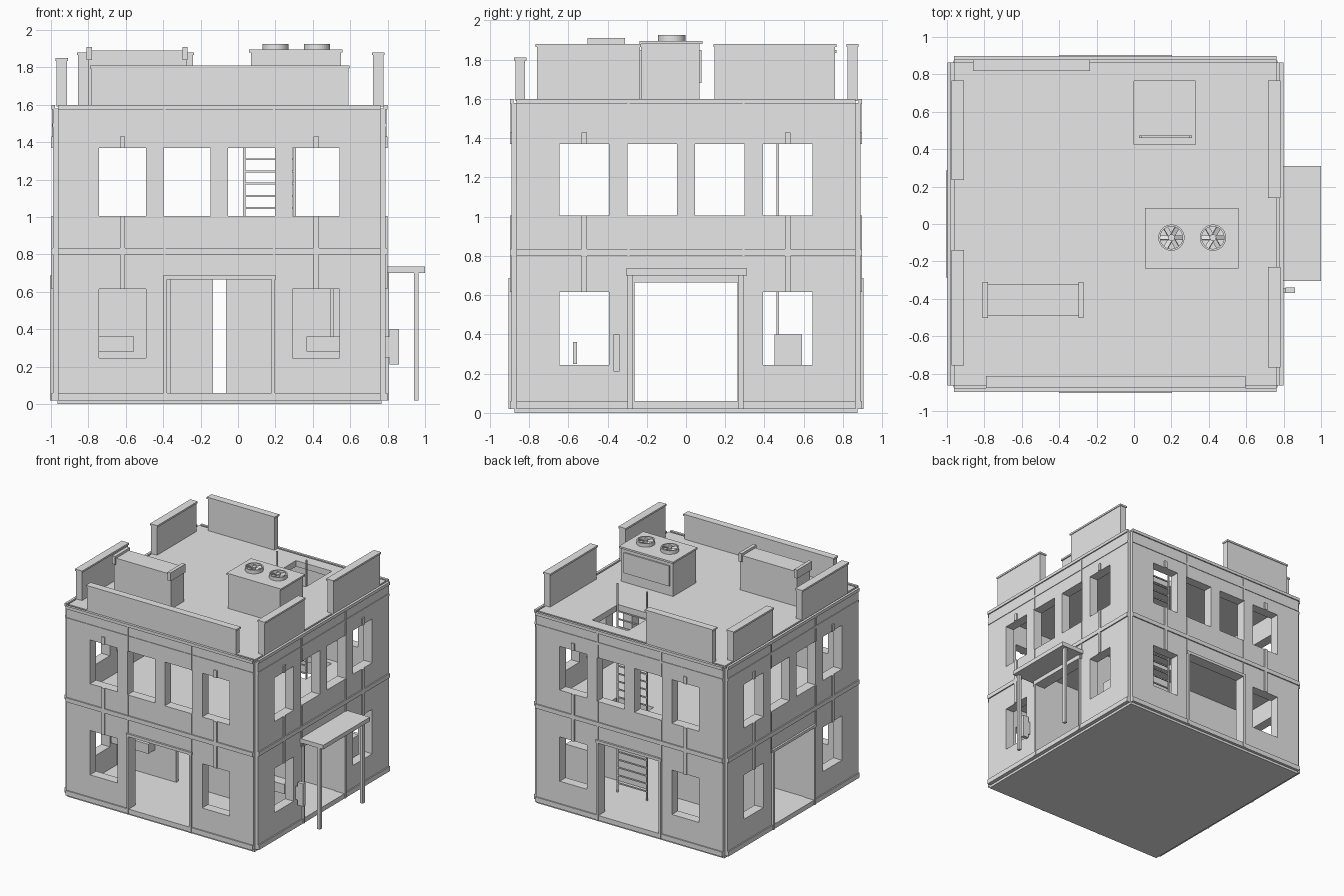
import bpy, bmesh
from math import pi
from mathutils import Matrix, Vector

old = bpy.data.objects.get("Cube")
if old:
    bpy.data.objects.remove(old, do_unlink=True)

# One plain grey material
grey = bpy.data.materials.new("plain grey")
grey.use_nodes = True
colour = (0.8, 0.8, 0.8, 1)
grey.diffuse_color = colour
grey.node_tree.nodes["Principled BSDF"].inputs["Base Color"].default_value = colour

CX = -0.1        # middle of the building in x
OUT = 0.888      # distance of wall faces from the middle
THICK = 0.08
INNER = OUT - THICK
HALF = 0.863     # half length of a wall
ROOF = 1.6
FLOOR = 0.06


def finish(name, bm, matrix=Matrix()):
    bmesh.ops.transform(bm, matrix=matrix, verts=bm.verts)
    bmesh.ops.recalc_face_normals(bm, faces=bm.faces)
    mesh = bpy.data.meshes.new(name)
    bm.to_mesh(mesh)
    bm.free()
    mesh.materials.append(grey)
    obj = bpy.data.objects.new(name, mesh)
    bpy.context.collection.objects.link(obj)
    return obj


def add_box(bm, x, y, z):
    """Box from three (low, high) ranges."""
    lo, hi = Vector((x[0], y[0], z[0])), Vector((x[1], y[1], z[1]))
    matrix = Matrix.Translation((lo + hi) / 2) @ Matrix.Diagonal((*(hi - lo), 1))
    bmesh.ops.create_cube(bm, size=1, matrix=matrix)


def boxes(name, *parts, matrix=Matrix()):
    bm = bmesh.new()
    for part in parts:
        add_box(bm, *part)
    return finish(name, bm, matrix)


def plate(name, u, v, holes, depth, matrix):
    """Flat plate with rectangular holes, extruded along its local z."""
    us = sorted({*u, *(e for h in holes for e in h[0])})
    vs = sorted({*v, *(e for h in holes for e in h[1])})
    bm = bmesh.new()
    grid = {(a, b): bm.verts.new((a, b, 0)) for a in us for b in vs}
    for a, c in zip(us, us[1:]):
        for b, d in zip(vs, vs[1:]):
            mu, mv = (a + c) / 2, (b + d) / 2
            if not any(h[0][0] < mu < h[0][1] and h[1][0] < mv < h[1][1] for h in holes):
                bm.faces.new([grid[k] for k in ((a, b), (c, b), (c, d), (a, d))])
    bmesh.ops.delete(bm, geom=[p for p in bm.verts if not p.link_faces], context='VERTS')
    top = bmesh.ops.extrude_face_region(bm, geom=bm.faces[:])["geom"]
    bmesh.ops.translate(bm, vec=(0, 0, depth),
                        verts=[p for p in top if isinstance(p, bmesh.types.BMVert)])
    return finish(name, bm, matrix)


def around(centre, half):
    return (centre - half, centre + half)


# Four walls with window and door openings, bands, ribs and door frames
OUTER_WINDOW, INNER_WINDOW, WINDOW_HALF = 0.518, 0.172, 0.126
LOW, HIGH = (0.245, 0.615), (1.005, 1.37)
DOOR_TOP = 0.665


def build_wall(side, turn, door):
    place = Matrix.Translation((CX, 0, 0)) @ Matrix.Rotation(turn * pi / 2, 4, 'Z')
    holes = [(around(0, door), (FLOOR, DOOR_TOP))]
    for s in (-1, 1):
        outer = around(s * OUTER_WINDOW, WINDOW_HALF)
        holes += [(outer, LOW), (outer, HIGH), (around(s * INNER_WINDOW, WINDOW_HALF), HIGH)]
    upright = Matrix.Rotation(pi / 2, 4, 'X') @ Matrix.Translation((0, 0, INNER))
    plate(side + "_wall", (-HALF, HALF), (0.02, ROOF - 0.02), holes, THICK, place @ upright)

    def raised(d):
        return (-OUT - d, -OUT + 0.01)

    full = (-HALF, HALF)
    boxes(side + "_bands",
          (full, raised(0.01), (0.02, FLOOR)),
          (full, raised(0.01), (0.80, 0.835)),
          (full, raised(0.005), (1.48, 1.5)),
          (full, raised(0.01), (1.575, ROOF)), matrix=place)
    ribs = []
    for s in (-1, 1):
        strip = around(s * OUTER_WINDOW, 0.014)
        seam = around(s * 0.293, 0.006)
        ribs += [(strip, raised(0.01), (LOW[1], HIGH[0])),
                 (strip, raised(0.01), (HIGH[1], 1.43)),
                 (seam, raised(0.006), (DOOR_TOP, HIGH[0])),
                 (seam, raised(0.006), (HIGH[1], 1.58))]
    boxes(side + "_ribs", *ribs, matrix=place)
    jambs = [(tuple(sorted((s * door, s * (door + 0.018)))), raised(0.016), (0.02, DOOR_TOP))
             for s in (-1, 1)]
    boxes(side + "_door_frame", *jambs,
          (around(0, door + 0.022), raised(0.016), (DOOR_TOP, 0.688)), matrix=place)


for turn, side in enumerate(("front", "left", "back", "right")):
    build_wall(side, turn, 0.28 if turn % 2 == 0 else 0.263)

# Base, floors and roof; the upper two have a ladder hatch
boxes("base", (around(CX, 0.866), around(0, 0.875), (0, 0.02)))
boxes("ground_floor", (around(CX, INNER), around(0, INNER), (0.02, FLOOR)))
hatch = ((0, 0.33), (0.425, 0.765))
for name, reach, top, depth in (("upper_floor", INNER, 0.83, 0.05), ("roof", HALF, ROOF, 0.05)):
    plate(name, around(CX, reach), around(0, reach), [hatch], depth,
          Matrix.Translation((0, 0, top - depth)))

# Ground floor partitions with offset doorways
for name, s in (("front_partition", -1), ("back_partition", 1)):
    plate(name, (-INNER, INNER), (FLOOR, 0.78), [((-0.26, 0.035), (FLOOR, DOOR_TOP))], 0.03,
          Matrix.Translation((CX, 0, 0)) @ Matrix.Rotation((s + 1) * pi / 2, 4, 'Z')
          @ Matrix.Rotation(pi / 2, 4, 'X') @ Matrix.Translation((0, 0, 0.27)))

# Ladder running from the ground up through both hatches
rails = [(around(x, 0.006), around(0.467, 0.006), (FLOOR, 1.8)) for x in (0.034, 0.304)]
rungs = [((0.034, 0.304), around(0.467, 0.005), around(0.135 + i * 0.0652, 0.005))
         for i in range(23)]
boxes("ladder", *rails, *rungs)

# Ground floor furniture
shelf_depth = (-0.39, -0.3)
boxes("left_shelf", ((0.365, 0.7), shelf_depth, (0.28, 0.36)))
boxes("right_shelf", ((-0.9, -0.555), shelf_depth, (0.28, 0.36)))
boxes("wall_pole", ((0.495, 0.51), (-0.32, -0.3), (0.36, 0.78)))
boxes("cabinet", ((0.5, 0.7), (0.45, 0.59), (FLOOR, 0.4)))
boxes("wall_panel", ((0.66, 0.71), (-0.575, -0.555), (0.25, 0.36)))

# Canopy over the left door, with posts, and a handle box on the wall
span = (-0.305, 0.31)
edge = OUT + CX
posts = [((0.94, 0.965), around(y, 0.014), (0.02, 0.7)) for y in (-0.285, 0.28)]
boxes("canopy", ((edge, 1), span, (0.7, 0.735)))
boxes("canopy_posts", *posts)
boxes("canopy_beam", ((edge, edge + 0.02), (-0.28, 0.28), (0.665, 0.7)))
boxes("handle_box", ((0.81, 0.86), (-0.37, -0.34), (0.21, 0.4)),
      ((edge - 0.01, 0.82), (-0.365, -0.345), (0.25, 0.36)))


# Roof parapets with overhanging caps
def parapet(name, x, y, top):
    wide = [(r[0] - 0.006, r[1] + 0.006) for r in (x, y)]
    boxes(name, (x, y, (ROOF - 0.01, top - 0.015)), (*wide, (top - 0.015, top)))


left_x, right_x = (0.723, 0.778), (-0.97, -0.915)
parapet("front_parapet", (-0.785, 0.59), (-0.87, -0.82), 1.81)
parapet("back_parapet", (-0.855, -0.24), (0.823, 0.873), 1.88)
parapet("left_front_parapet", left_x, (-0.76, -0.235), 1.88)
parapet("left_back_parapet", left_x, (0.145, 0.76), 1.88)
parapet("right_front_parapet", right_x, (-0.75, -0.145), 1.85)
parapet("right_back_parapet", right_x, (0.24, 0.76), 1.85)

# Roof vent box with raised end rims
boxes("vent_box", ((-0.8, -0.275), (-0.49, -0.32), (ROOF - 0.01, 1.89)))
boxes("vent_box_rims", *[(around(x, 0.014), (-0.503, -0.31), (1.84, 1.91))
                         for x in (-0.795, -0.283)])

# Cooling unit with side panel and two fans
boxes("cooling_unit", ((0.07, 0.55), (-0.23, 0.07), (ROOF - 0.01, 1.88)),
      ((0.06, 0.56), (-0.237, 0.085), (1.88, 1.895)))
boxes("cooling_unit_panel", ((0.1, 0.52), (0.07, 0.08), (1.68, 1.85)))
for name, x in (("right_fan", 0.2), ("left_fan", 0.422)):
    centre = Matrix.Translation((x, -0.073, 1.91))
    bm = bmesh.new()
    bmesh.ops.create_cone(bm, cap_ends=True, segments=16, radius1=0.018, radius2=0.018,
                          depth=0.03)
    for i in range(6):
        made = bmesh.ops.create_cube(bm, size=1, matrix=Matrix.Rotation(i * pi / 3, 4, 'Z')
                                     @ Matrix.Translation((0.037, 0, 0))
                                     @ Matrix.Rotation(0.4, 4, 'X')
                                     @ Matrix.Diagonal((0.055, 0.025, 0.005, 1)))
    finish(name + "_blades", bm, centre)
    bm = bmesh.new()
    bmesh.ops.create_cone(bm, segments=32, radius1=0.07, radius2=0.07, depth=0.03)
    ring = finish(name + "_ring", bm, centre)
    solid = ring.modifiers.new("thickness", 'SOLIDIFY')
    solid.thickness = 0.01
    solid.offset = -1
